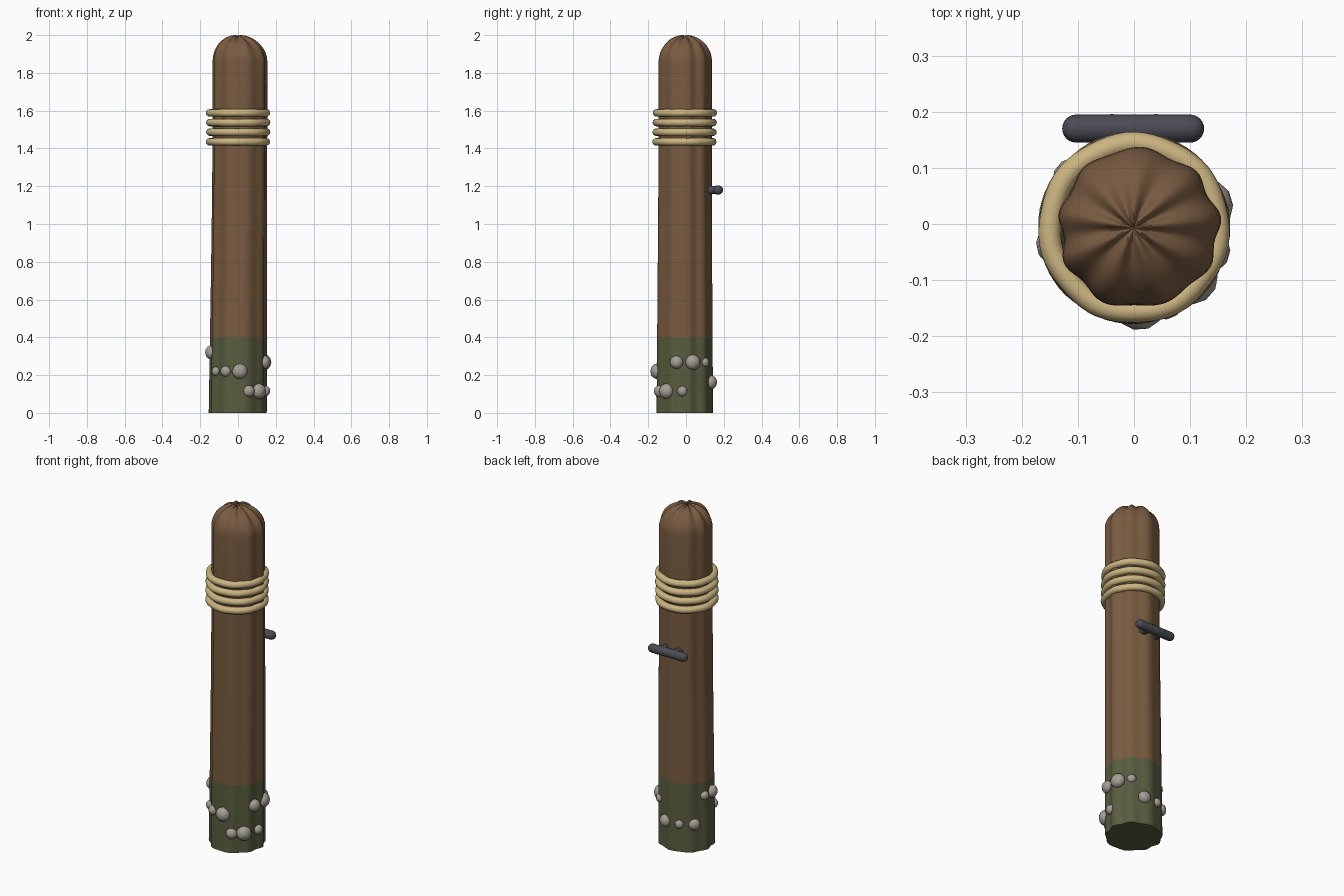
import bpy, bmesh, math
from mathutils import Vector, Matrix

cube = bpy.data.objects.get("Cube")
if cube:
    bpy.data.objects.remove(cube, do_unlink=True)


def material(name, rgb, rough=0.8):
    m = bpy.data.materials.new(name)
    m.use_nodes = True
    m.diffuse_color = (*rgb, 1)
    bsdf = m.node_tree.nodes["Principled BSDF"]
    bsdf.inputs["Base Color"].default_value = (*rgb, 1)
    bsdf.inputs["Roughness"].default_value = rough
    return m


WOOD = material("brown wood", (0.19, 0.105, 0.052))
MOSS = material("mossy green", (0.10, 0.11, 0.05))
ROPE = material("straw rope", (0.60, 0.46, 0.22))
IRON = material("dark iron", (0.07, 0.07, 0.09))
SHELL = material("grey shell", (0.38, 0.34, 0.30))
CENTRE_Y = -0.007


def finish(name, bm, mats, angle=50):
    bmesh.ops.recalc_face_normals(bm, faces=bm.faces[:])
    me = bpy.data.meshes.new(name)
    bm.to_mesh(me)
    bm.free()
    for m in mats:
        me.materials.append(m)
    ob = bpy.data.objects.new(name, me)
    bpy.context.collection.objects.link(ob)
    bpy.ops.object.select_all(action="DESELECT")
    ob.select_set(True)
    bpy.context.view_layer.objects.active = ob
    bpy.ops.object.shade_smooth_by_angle(angle=math.radians(angle))
    return ob


def skin(bm, rings):
    """Join successive closed rings of vertices with quads."""
    for a, b in zip(rings, rings[1:]):
        n = len(a)
        for i in range(n):
            j = (i + 1) % n
            bm.faces.new((a[i], a[j], b[j], b[i]))


# Fluted, slightly leaning post with a pinched dome top
def post():
    bm = bmesh.new()
    sides, dome_z, dome_h = 90, 1.86, 0.135
    levels = [(z, 0.149 - 0.008 * min(z / 1.2, 1))
              for z in (0, 0.2, 0.4, 0.7, 1.0, 1.3, 1.6, dome_z)]
    for k in range(1, 10):
        t = math.radians(k * 9.4)
        levels.append((dome_z + dome_h * math.sin(t), 0.141 * math.cos(t)))
    rings = []
    for z, r in levels:
        ring = []
        dome = max(0, (z - dome_z) / dome_h)
        for i in range(sides):
            a = math.tau * i / sides
            wave = math.cos(9 * (a - math.radians(8)) + 0.5 * math.sin(2 * a))
            flute = (0.0045 + 0.0015 * math.sin(2 * a + 1)) * wave
            rad = r + flute + 0.002 * math.sin(3 * a + z)
            lean = 0.010 * math.sin(math.pi * min(z / 1.9, 1) / 2) * (1 - dome ** 2)
            ring.append(bm.verts.new((rad * math.cos(a) + lean - 0.002,
                                      rad * math.sin(a) + CENTRE_Y,
                                      z + 0.006 * dome * wave)))
        rings.append(ring)
    skin(bm, rings)
    bm.faces.new(rings[0])
    tip = bm.verts.new((0, CENTRE_Y, 1.985))
    for i in range(sides):
        bm.faces.new((rings[-1][i], rings[-1][(i + 1) % sides], tip))
    # Moss covers everything below the waterline
    for f in bm.faces:
        f.material_index = 1 if f.calc_center_median().z < 0.4 else 0
    finish("post", bm, [WOOD, MOSS])


# Four rope coils around the upper post
def coil(index):
    bm = bmesh.new()
    major, minor, z = 0.150, 0.020, 1.435 + 0.051 * index
    rings = []
    for i in range(64):
        a = math.tau * i / 64
        wobble = 0.0015 * math.sin(7 * a + index)
        ring = []
        for j in range(12):
            b = math.tau * j / 12
            r = major + wobble + minor * math.cos(b)
            ring.append(bm.verts.new((r * math.cos(a), r * math.sin(a) + CENTRE_Y,
                                      z + minor * math.sin(b))))
        rings.append(ring)
    skin(bm, rings + rings[:1])
    finish(f"rope_coil_{index + 1}", bm, [ROPE])


# Rod with rounded ends between two points
def rod(name, p, q, r):
    p, q = Vector(p), Vector(q)
    bm = bmesh.new()
    bmesh.ops.create_uvsphere(bm, u_segments=16, v_segments=12, radius=r)
    half = (q - p).length / 2 - r
    upper = [f for f in bm.faces if f.calc_center_median().z > 0]
    top = bmesh.ops.split(bm, geom=upper)["geom"]
    moved = {v for v in top if isinstance(v, bmesh.types.BMVert)}
    for v in bm.verts:
        v.co.z += half if v in moved else -half
    edges = [e for e in bm.edges if e.is_boundary]
    bmesh.ops.bridge_loops(bm, edges=edges)
    turn = (q - p).to_track_quat("Z", "Y").to_matrix().to_4x4()
    bm.transform(Matrix.Translation((p + q) / 2) @ turn)
    finish(name, bm, [IRON])


# Cluster of shells: each entry is (angle in degrees, radius)
def shells(name, z, spots):
    bm = bmesh.new()
    for deg, r in spots:
        place = (Matrix.Translation((0, CENTRE_Y, z))
                 @ Matrix.Rotation(math.radians(deg), 4, "Z")
                 @ Matrix.Translation((0.148, 0, 0))
                 @ Matrix.Diagonal((0.82 * r, r, r, 1)))
        bmesh.ops.create_icosphere(bm, subdivisions=2, radius=1, matrix=place)
    finish(name, bm, [SHELL])


post()
for n in range(4):
    coil(n)

# Iron cleat on the back
BAR_Y, BAR_Z = 0.17, 1.18
rod("cleat_bar", (-0.128, BAR_Y, BAR_Z), (0.125, BAR_Y, BAR_Z), 0.025)
for side, x in (("left", 0.04), ("right", -0.04)):
    rod(f"cleat_stem_{side}", (x, 0.09, BAR_Z), (x, BAR_Y + 0.026, BAR_Z), 0.022)

shells("shells_front", 0.22, [(217, 0.025), (244, 0.030), (274, 0.042)])
shells("shells_front_left", 0.115, [(293, 0.032), (319, 0.042), (355, 0.028)])
shells("shells_left", 0.268, [(343, 0.036), (17, 0.042), (47, 0.025)])
shells("shells_back", 0.162, [(74, 0.036), (109, 0.025), (141, 0.034)])
shells("shells_right", 0.32, [(165, 0.027), (192, 0.036)])
